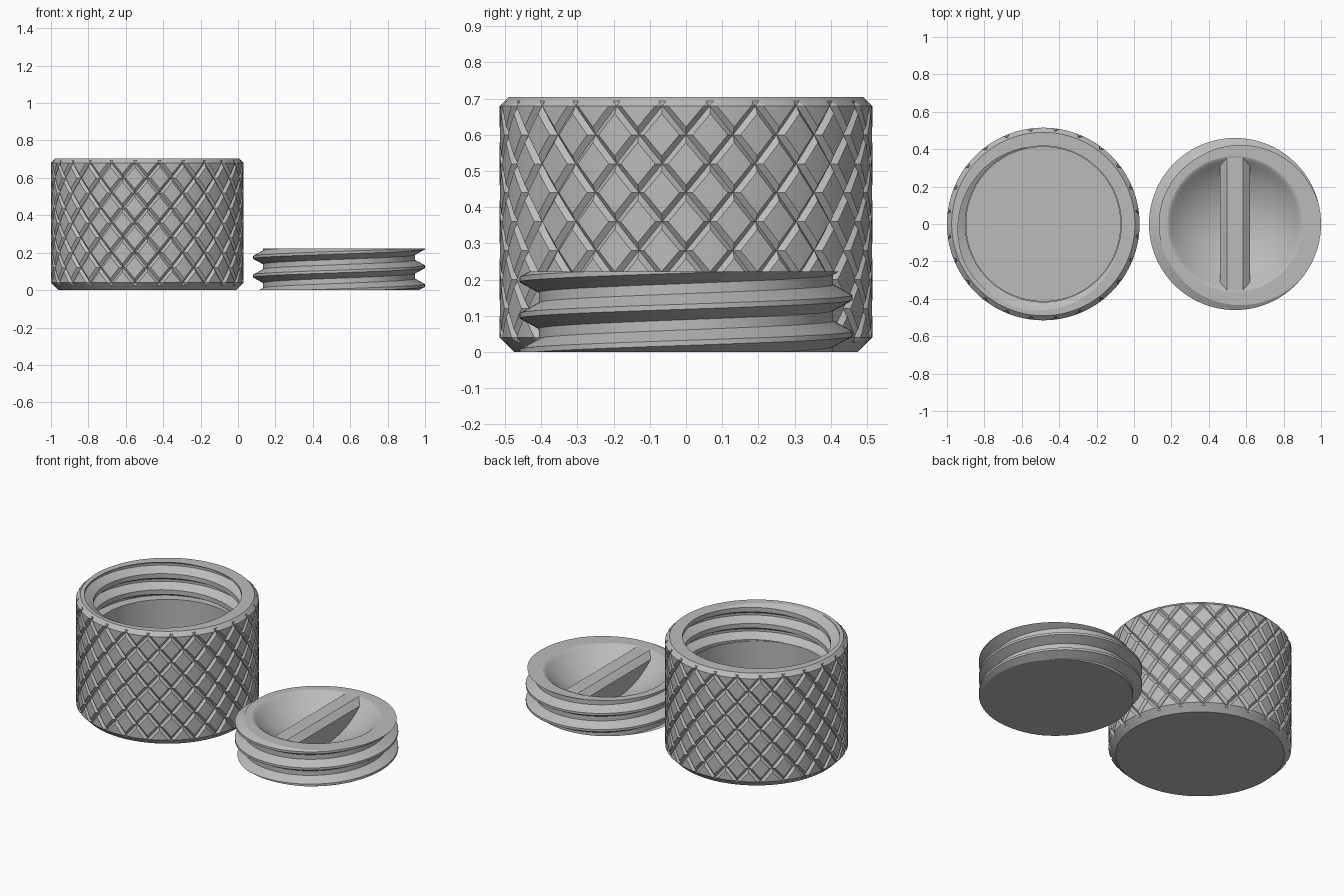
import bpy, bmesh
from math import pi, sin, cos, sqrt, radians
from mathutils import Vector

cube = bpy.data.objects.get("Cube")
if cube:
    bpy.data.objects.remove(cube)

grey = bpy.data.materials.new("plain grey")
grey.use_nodes = True
grey.diffuse_color = (0.5, 0.5, 0.5, 1)
grey.node_tree.nodes["Principled BSDF"].inputs["Base Color"].default_value = (0.5, 0.5, 0.5, 1)

SEG = 96
PITCH = 0.1


def finish(bm, name, x):
    """Turn a bmesh into a shaded object standing at x."""
    bmesh.ops.recalc_face_normals(bm, faces=bm.faces)
    mesh = bpy.data.meshes.new(name)
    bm.to_mesh(mesh)
    bm.free()
    mesh.materials.append(grey)
    ob = bpy.data.objects.new(name, mesh)
    ob.location.x = x
    bpy.context.scene.collection.objects.link(ob)
    bpy.ops.object.select_all(action='DESELECT')
    ob.select_set(True)
    bpy.context.view_layer.objects.active = ob
    bpy.ops.object.shade_smooth_by_angle(angle=radians(20))
    return ob


def columns(bm, column):
    """Surface round the z axis; column(angle) gives its (radius, z) points."""
    rows = []
    for i in range(SEG + 1):
        a = 2 * pi * i / SEG
        rows.append([bm.verts.new((r * cos(a), r * sin(a), z)) for r, z in column(a)])
    for p, q in zip(rows, rows[1:]):
        for j in range(len(p) - 1):
            bm.faces.new((p[j], q[j], q[j + 1], p[j + 1]))
    bmesh.ops.remove_doubles(bm, verts=bm.verts, dist=1e-5)


def cut(bm, co, no, **kw):
    bmesh.ops.bisect_plane(bm, geom=bm.verts[:] + bm.edges[:] + bm.faces[:],
                           dist=1e-5, plane_co=co, plane_no=no, **kw)


def thread(bm, root, crest, low, high, phase):
    """Right-handed screw surface trimmed flat at low and high."""
    profile = ((crest, -0.007), (crest, 0.007), (root, 0.036), (root, 0.064))
    part = bmesh.new()
    turns = int((high - low) / PITCH) + 2
    columns(part, lambda a: [(r, low + phase + PITCH * (a / (2 * pi) + k) + dz)
                             for k in range(-3, turns) for r, dz in profile])
    cut(part, (0, 0, high), (0, 0, 1), clear_outer=True)
    cut(part, (0, 0, low), (0, 0, 1), clear_inner=True)
    bmesh.ops.remove_doubles(part, verts=part.verts, dist=1e-4)
    append(bm, part)


def append(bm, part):
    mesh = bpy.data.meshes.new("part")
    part.to_mesh(mesh)
    part.free()
    bm.from_mesh(mesh)
    bpy.data.meshes.remove(mesh)


def fill(bm, z):
    """Close the flat area between the open loops at height z."""
    edges = [e for e in bm.edges if e.is_boundary
             and all(abs(v.co.z - z) < 1e-4 for v in e.verts)]
    bmesh.ops.triangle_fill(bm, use_beauty=True, use_dissolve=False,
                            edges=edges, normal=Vector((0, 0, 1)))


# Jar: knurled outer wall, made from one unrolled tile
R, H, LOW, TOP = 0.515, 0.705, 0.04, 0.68
COUNT, ROW = 24, 0.08
GROOVE_W, GROOVE_D = 0.014, 0.014
half = pi * R / COUNT
slope = ROW / half
norm = sqrt(1 + slope * slope)

tile = bmesh.new()
tile.faces.new([tile.verts.new(c) for c in
                ((-half, 0, 0), (half, 0, 0), (half, H, 0), (-half, H, 0))])
for side in (-slope, slope):
    for m in range(-6, 3):
        for off in (-GROOVE_W, 0, GROOVE_W):
            cut(tile, (0, TOP + 2 * ROW * m + off * norm, 0), (side, 1, 0))
for f in (-0.5, 0, 0.5):
    cut(tile, (f * half, 0, 0), (1, 0, 0))
for z in [LOW - GROOVE_D, TOP + GROOVE_D] + [LOW + ROW * k for k in range(9)]:
    cut(tile, (0, z, 0), (0, 1, 0))
bmesh.ops.remove_doubles(tile, verts=tile.verts, dist=1e-4)


def wall_radius(u, z):
    depth = max(0, z - TOP, LOW - z)
    for s in (-slope, slope):
        q = (z - TOP + s * u + ROW) % (2 * ROW) - ROW
        depth = max(depth, GROOVE_D * (1 - abs(q) / norm / GROOVE_W))
    return R - depth


jar = bmesh.new()
for k in range(COUNT):
    made = {}
    for v in tile.verts:
        u, z = v.co.x, v.co.y
        r, a = wall_radius(u, z), (2 * k + 1) * pi / COUNT + u / R
        made[v] = jar.verts.new((r * cos(a), r * sin(a), z))
    for f in tile.faces:
        jar.faces.new([made[v] for v in f.verts])
tile.free()
bmesh.ops.remove_doubles(jar, verts=jar.verts, dist=1e-4)

# Jar: threaded mouth, bore and floor
MOUTH = 0.483
thread(jar, 0.417, 0.468, MOUTH, H, 0.058)
bore = bmesh.new()
columns(bore, lambda a: [(0.412, MOUTH), (0.412, 0.05), (0, 0.05)])
append(jar, bore)
for z in (H, MOUTH, 0):
    fill(jar, z)
finish(jar, "knurled_jar", -0.485)

# Cap: threaded disc with a dished top
CAP_H, CAP_X = 0.222, 0.54
RIM, DEPTH = 0.345, 0.14
ball = (RIM ** 2 + DEPTH ** 2) / (2 * DEPTH)
dish = [(0.362, CAP_H), (0.354, CAP_H - 0.003)]
for i in range(17):
    r = RIM * (1 - i / 16)
    dish.append((r, CAP_H - 0.01 - DEPTH + ball - sqrt(ball ** 2 - r ** 2)))
cap = bmesh.new()
thread(cap, 0.407, 0.46, 0, CAP_H, 0.025)
bowl = bmesh.new()
columns(bowl, lambda a: dish)
append(cap, bowl)
for z in (CAP_H, 0):
    fill(cap, z)
finish(cap, "threaded_cap", CAP_X)

# Grip bar across the dish, with bevelled top edges
bar = bmesh.new()
section = ((-0.08, 0.04), (0.08, 0.04), (0.08, 0.19), (0.042, 0.2215), (-0.042, 0.2215), (-0.08, 0.19))
end = bar.faces.new([bar.verts.new((x, -0.355, z)) for x, z in section])
out = bmesh.ops.extrude_face_region(bar, geom=[end], use_keep_orig=True)
for v in out["geom"]:
    if isinstance(v, bmesh.types.BMVert):
        v.co.y = 0.355
finish(bar, "grip_bar", CAP_X)
